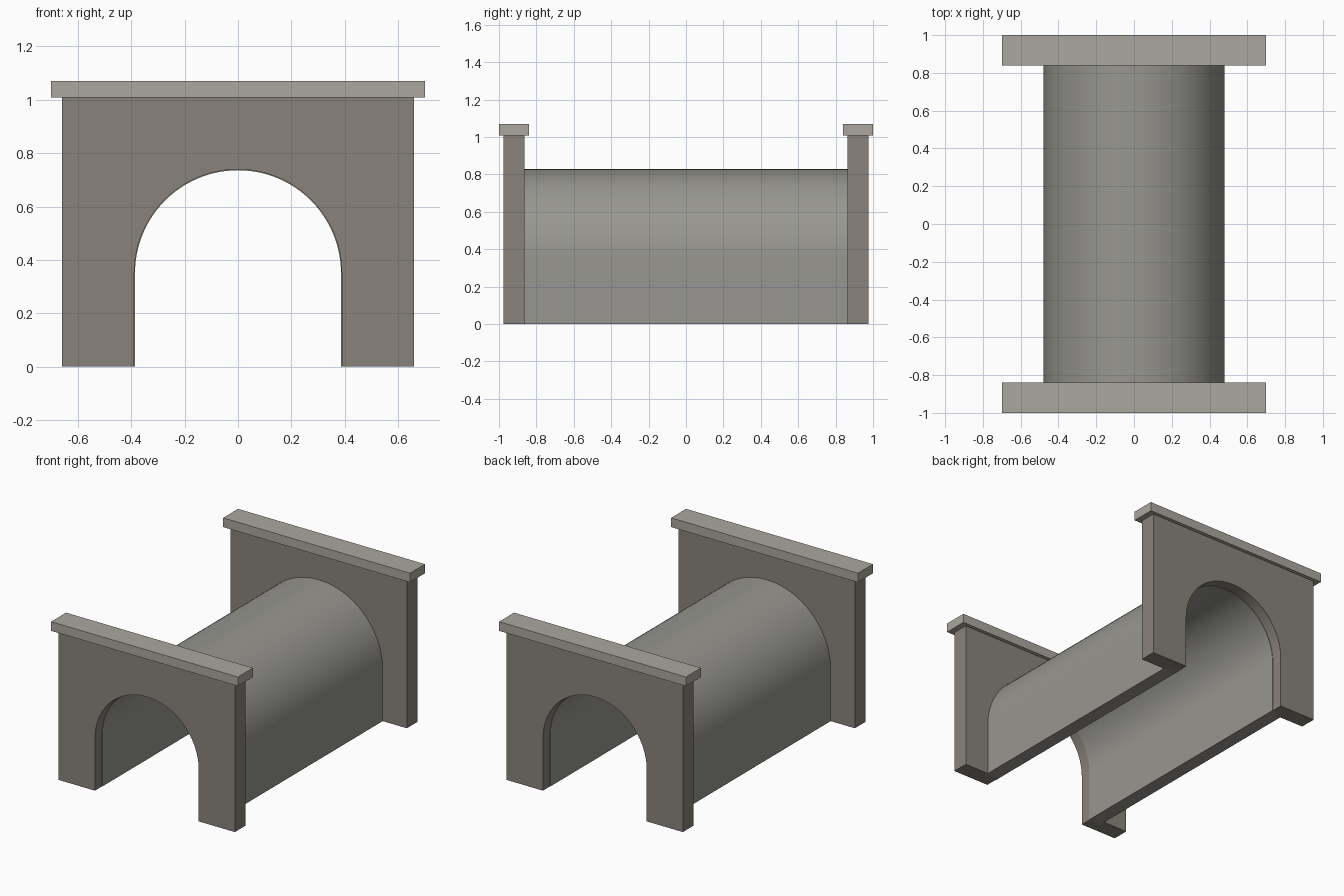
import bpy, math

if "Cube" in bpy.data.objects:
    bpy.data.objects.remove(bpy.data.objects["Cube"])

SPRING = 0.35  # height where the arch starts to curve


def material(name, rgb):
    m = bpy.data.materials.new(name)
    m.diffuse_color = (*rgb, 1)
    m.use_nodes = True
    m.node_tree.nodes["Principled BSDF"].inputs["Base Color"].default_value = m.diffuse_color
    return m


def arch(radius, n=48):
    """Arch outline from the right foot, over the crown, to the left foot."""
    pts = [(radius, 0)]
    for i in range(n + 1):
        a = math.pi * i / n
        pts.append((radius * math.cos(a), SPRING + radius * math.sin(a)))
    return pts + [(-radius, 0)]


def extrude_y(name, outline, y0, y1, mat):
    """Extrude a closed x-z outline (counterclockwise seen from the front) along y."""
    n = len(outline)
    verts = [(x, y, z) for y in (y0, y1) for x, z in outline]
    faces = [list(range(n)), list(range(2 * n - 1, n - 1, -1))]
    faces += [(i, i + n, (i + 1) % n + n, (i + 1) % n) for i in range(n)]
    mesh = bpy.data.meshes.new(name)
    mesh.from_pydata(verts, [], faces)
    mesh.materials.append(mat)
    obj = bpy.data.objects.new(name, mesh)
    bpy.context.collection.objects.link(obj)
    bpy.ops.object.select_all(action='DESELECT')
    obj.select_set(True)
    bpy.context.view_layer.objects.active = obj
    bpy.ops.object.shade_smooth_by_angle(angle=math.radians(30))
    return obj


wall_stone = material("wall_stone", (0.25, 0.225, 0.195))
vault_stone = material("vault_stone", (0.31, 0.305, 0.28))
cap_stone = material("cap_stone", (0.41, 0.39, 0.35))

# Barrel vault, its ends set slightly into the portal walls
extrude_y("tunnel_vault", arch(0.479) + arch(0.386)[::-1], -0.90, 0.90, vault_stone)

# Portal wall and coping at each end
wall = [(0.66, 0), (0.66, 1.01), (-0.66, 1.01), (-0.66, 0)] + arch(0.389)[::-1]
cap = [(-0.70, 1.008), (0.70, 1.008), (0.70, 1.07), (-0.70, 1.07)]
for side, s in (("front", -1), ("back", 1)):
    y = 0.92 * s
    extrude_y(side + "_portal_wall", wall, y - 0.056, y + 0.056, wall_stone)
    extrude_y(side + "_coping", cap, y - 0.08, y + 0.08, cap_stone)
